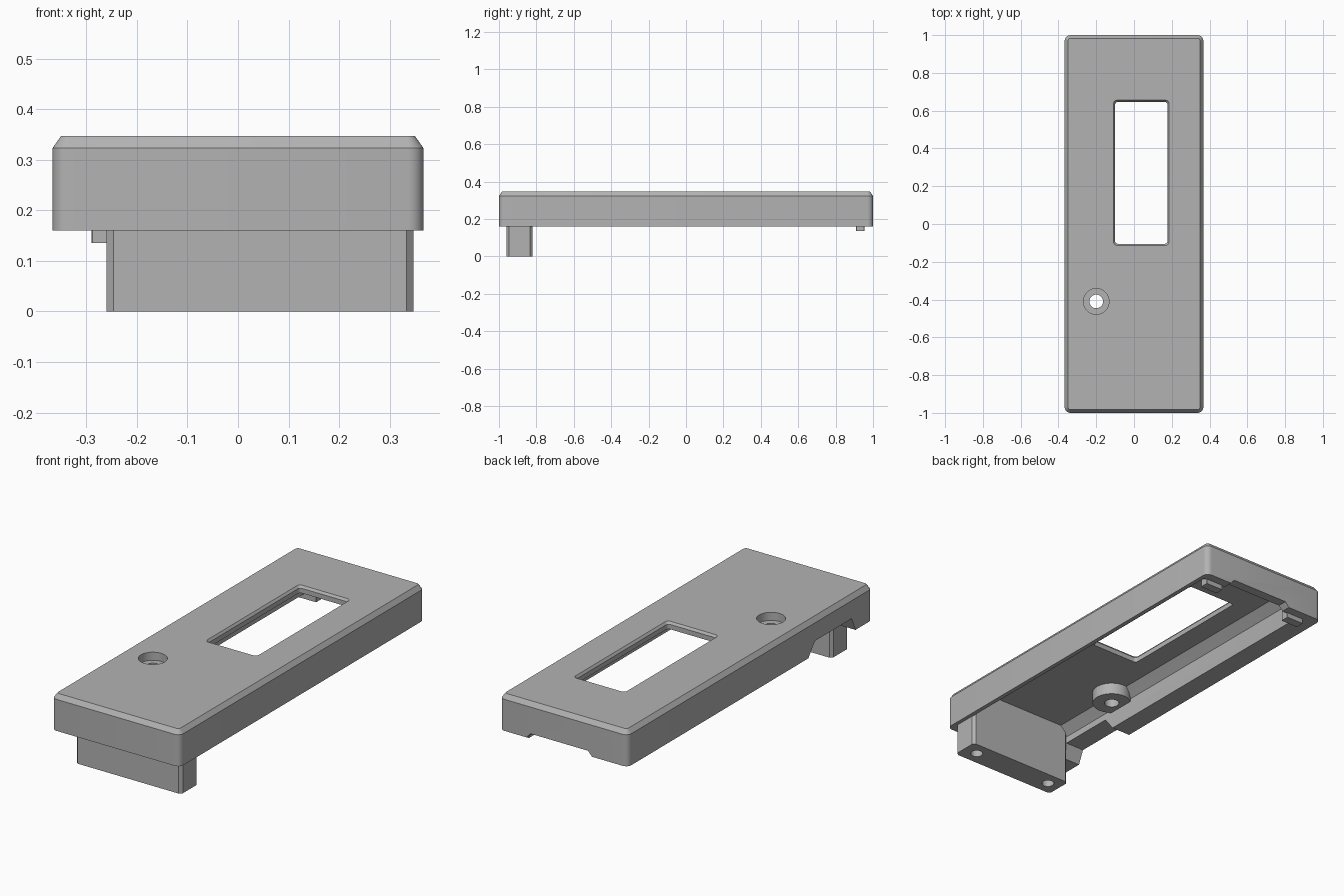
import bpy, bmesh, math

old = bpy.data.objects.get("Cube")
if old:
    bpy.data.objects.remove(old, do_unlink=True)

grey = bpy.data.materials.new("plain grey")
grey.use_nodes = True
colour = (0.45, 0.45, 0.45, 1)
grey.diffuse_color = colour
grey.node_tree.nodes["Principled BSDF"].inputs["Base Color"].default_value = colour


def loft(name, sections, steps=6):
    """Solid through stacked rounded rectangles (x0, x1, y0, y1, radius, z)."""
    bm = bmesh.new()
    rings = []
    for x0, x1, y0, y1, r, z in sections:
        ring = []
        corners = [(x1 - r, y1 - r), (x0 + r, y1 - r), (x0 + r, y0 + r), (x1 - r, y0 + r)]
        for q, (cx, cy) in enumerate(corners):
            for i in range(steps + 1):
                a = math.pi / 2 * (q + i / steps)
                ring.append(bm.verts.new((cx + r * math.cos(a), cy + r * math.sin(a), z)))
        rings.append(ring)
    n = len(rings[0])
    for low, high in zip(rings, rings[1:]):
        for i in range(n):
            j = (i + 1) % n
            bm.faces.new((low[i], low[j], high[j], high[i]))
    bm.faces.new(rings[0][::-1])
    bm.faces.new(rings[-1])
    bmesh.ops.recalc_face_normals(bm, faces=bm.faces)
    mesh = bpy.data.meshes.new(name)
    bm.to_mesh(mesh)
    bm.free()
    obj = bpy.data.objects.new(name, mesh)
    bpy.context.collection.objects.link(obj)
    mesh.materials.append(grey)
    return obj


def cylinder(name, x, y, r, z0, z1):
    return loft(name, [(x - r, x + r, y - r, y + r, r * 0.999, z) for z in (z0, z1)], 10)


def box(name, x0, x1, y0, y1, z0, z1, r=0.002):
    return loft(name, [(x0, x1, y0, y1, r, z) for z in (z0, z1)], 1)


def cut(obj, cutters):
    bpy.context.view_layer.objects.active = obj
    for c in cutters:
        c.hide_render = True
        mod = obj.modifiers.new("cut", 'BOOLEAN')
        mod.operation = 'DIFFERENCE'
        mod.solver = 'EXACT'
        mod.object = c
        bpy.ops.object.modifier_apply(modifier=mod.name)


# Cover with rounded corners and a chamfered top edge
W, RIM, TOP = 0.367, 0.16, 0.347
cover = loft("cover_shell", [
    (-W, W, -1, 1, 0.03, RIM),
    (-W, W, -1, 1, 0.03, 0.323),
    (-W + 0.017, W - 0.017, -0.983, 0.983, 0.015, TOP)])

# Hollow underside, with a sloped edge along the thick right wall
hollow = loft("hollow_cutter", [
    (-0.26, 0.345, -0.95, 0.95, 0.01, 0.1),
    (-0.26, 0.345, -0.95, 0.95, 0.01, 0.265),
    (-0.215, 0.345, -0.95, 0.95, 0.01, 0.31)])

# Display window with a slightly flared top
window = loft("window_cutter", [
    (-0.10, 0.177, -0.105, 0.647, 0.015, 0.2),
    (-0.10, 0.177, -0.105, 0.647, 0.015, 0.335),
    (-0.118, 0.195, -0.123, 0.665, 0.025, 0.36)])

# Screw hole and its counterbore
HX, HY = -0.2, -0.41
drill = cylinder("drill_cutter", HX, HY, 0.036, 0.1, 0.4)
bore = cylinder("counterbore_cutter", HX, HY, 0.068, 0.305, 0.4)

# Notches in the lower rim, with sloped ends
side_notch = loft("side_notch_cutter", [
    (-0.5, -0.2, -0.87, -0.46, 0.002, 0.14),
    (-0.5, -0.2, -0.83, -0.53, 0.002, 0.23)], 1)
end_notch = loft("end_notch_cutter", [
    (-0.18, 0.23, 0.9, 1.1, 0.002, 0.14),
    (-0.14, 0.19, 0.9, 1.1, 0.002, 0.185)], 1)

cut(cover, [hollow, window, drill, bore, side_notch, end_notch])

# Screw boss under the plate
boss = cylinder("screw_boss", HX, HY, 0.095, 0.25, 0.325)
cut(boss, [drill, bore])

# Mounting block at the front, with two blind holes underneath
block = box("mounting_block", -0.26, 0.347, -0.96, -0.82, 0, 0.32, 0.014)
blind = [cylinder("blind_hole_cutter", x, -0.89, 0.03, -0.1, 0.1) for x in (-0.19, 0.27)]
cut(block, blind)

# Locating tabs inside the back wall
tabs = [box(n, x - 0.05, x + 0.05, 0.91, 0.955, 0.135, 0.19)
        for n, x in (("left_tab", 0.28), ("right_tab", -0.24))]

for c in [hollow, window, drill, bore, side_notch, end_notch] + blind:
    bpy.data.objects.remove(c, do_unlink=True)

# Smooth the curves, keep edges sharp
bpy.ops.object.select_all(action='DESELECT')
for obj in [cover, boss, block] + tabs:
    obj.select_set(True)
bpy.context.view_layer.objects.active = cover
bpy.ops.object.shade_smooth_by_angle(angle=math.radians(25))
